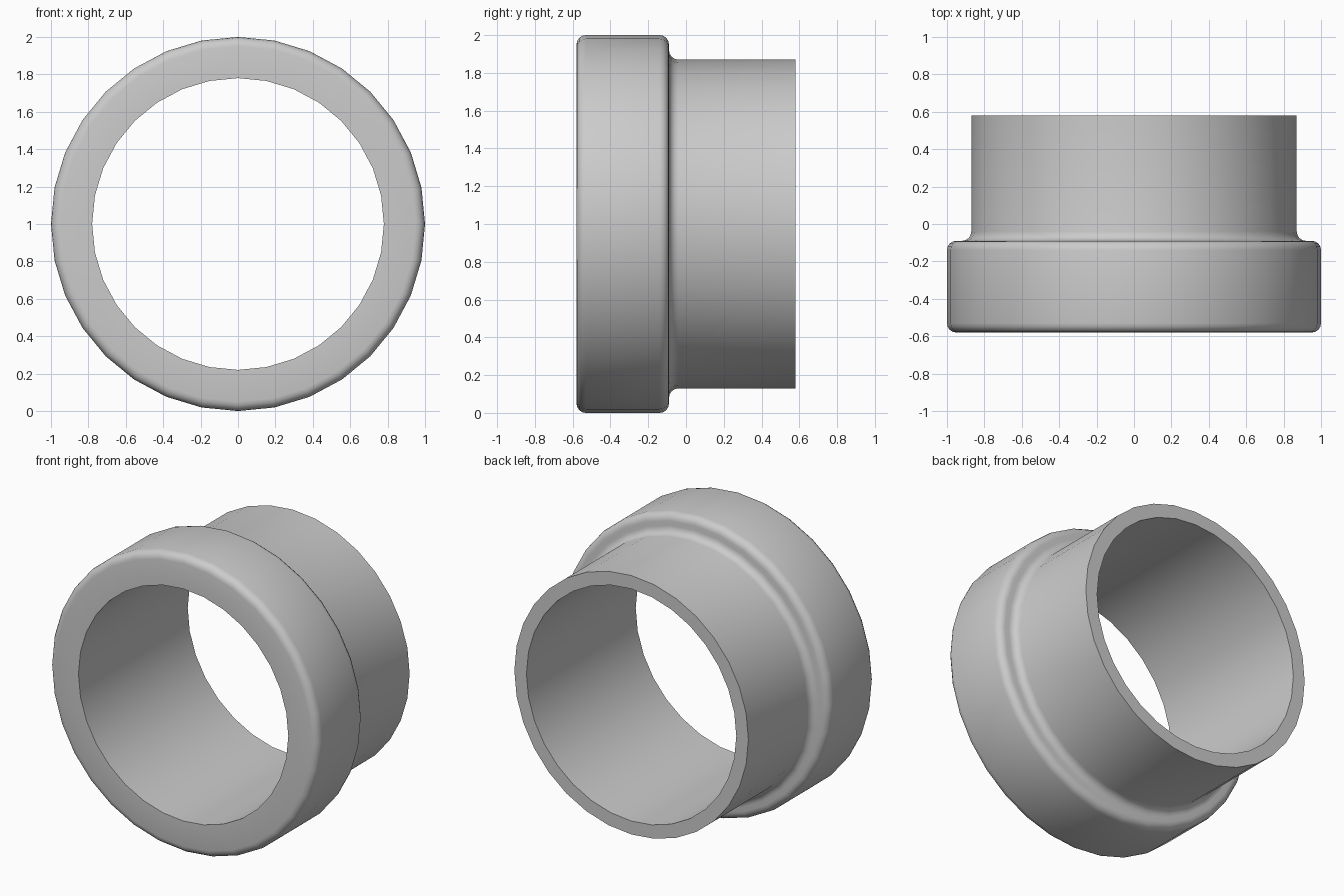
import bpy
import bmesh
from math import cos, sin, pi, radians

cube = bpy.data.objects.get("Cube")
if cube:
    bpy.data.objects.remove(cube, do_unlink=True)

SIDES = 32
BORE, PIPE, COLLAR = 0.78, 0.87, 1.0
FRONT, STEP, BACK = -0.58, -0.09, 0.58
ROUND, STEPS = 0.05, 4


def arc(y, r, start, end):
    """Quarter-round points as (y, radius) pairs."""
    angles = [radians(start + (end - start) * i / STEPS) for i in range(STEPS + 1)]
    return [(y + ROUND * cos(a), r + ROUND * sin(a)) for a in angles]


# Closed wall section: bore, rounded collar, concave fillet, pipe
section = [(BACK, BORE), (FRONT, BORE)]
section += arc(FRONT + ROUND, COLLAR - ROUND, 180, 90)
section += arc(STEP - ROUND, COLLAR - ROUND, 90, 0)
section += arc(STEP + ROUND, PIPE + ROUND, 180, 270)
section += [(BACK, PIPE)]

# Revolve the section about the y axis
bm = bmesh.new()
rings = []
for i in range(SIDES):
    a = 2 * pi * i / SIDES
    rings.append([bm.verts.new((r * sin(a), y, 1 + r * cos(a))) for y, r in section])
for i, ring in enumerate(rings):
    following = rings[(i + 1) % SIDES]
    for j in range(len(section)):
        k = (j + 1) % len(section)
        bm.faces.new((ring[j], ring[k], following[k], following[j]))
bmesh.ops.recalc_face_normals(bm, faces=bm.faces)
mesh = bpy.data.meshes.new("pipe_reducer")
bm.to_mesh(mesh)
bm.free()

# Plain grey finish
grey = bpy.data.materials.new("light_grey")
grey.use_nodes = True
colour = (0.6, 0.6, 0.6, 1)
grey.diffuse_color = colour
grey.node_tree.nodes["Principled BSDF"].inputs["Base Color"].default_value = colour
mesh.materials.append(grey)

coupling = bpy.data.objects.new("collared_pipe", mesh)
bpy.context.collection.objects.link(coupling)
bpy.ops.object.select_all(action="DESELECT")
coupling.select_set(True)
bpy.context.view_layer.objects.active = coupling
bpy.ops.object.shade_smooth_by_angle(angle=radians(40))
